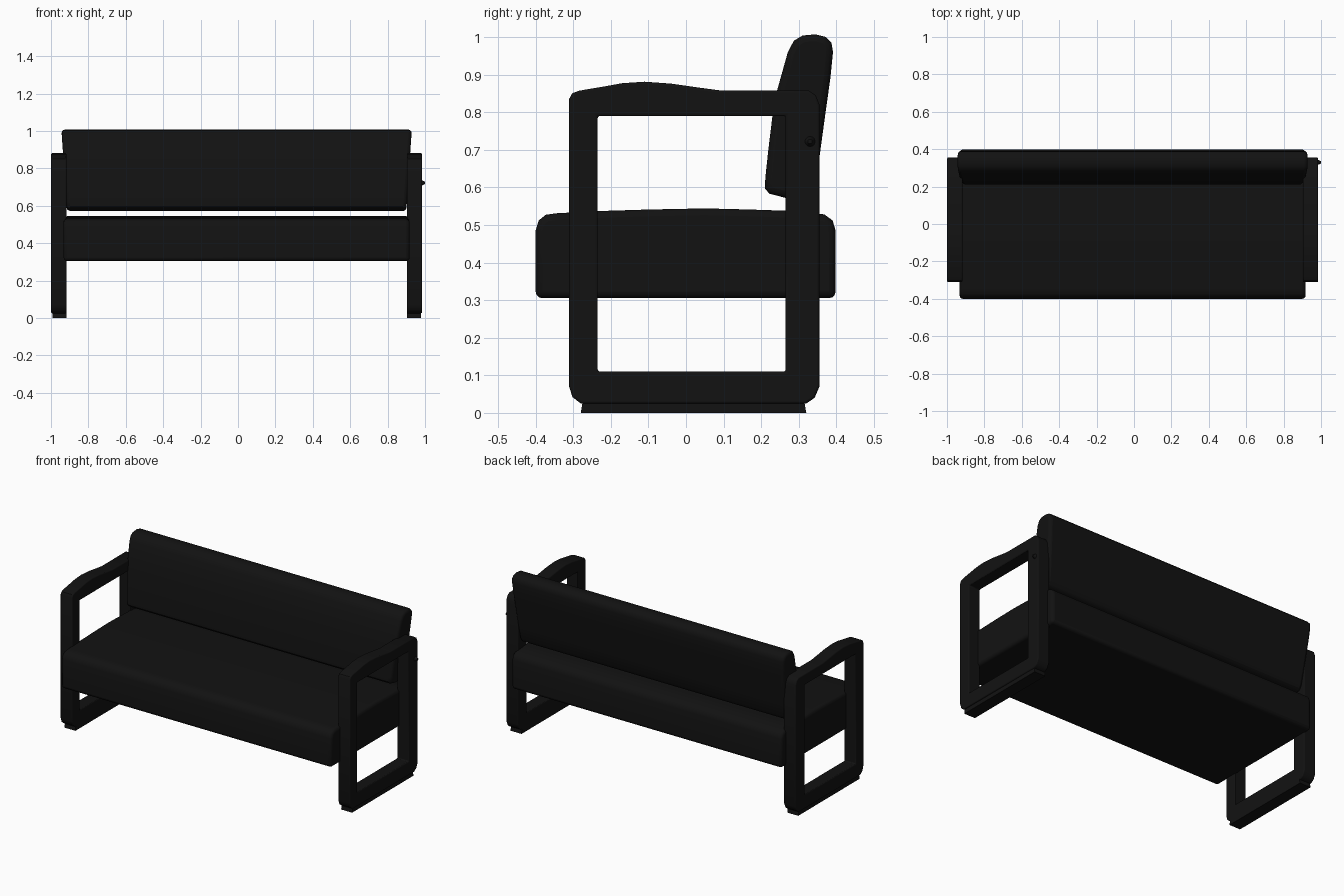
import bpy, bmesh, math
from mathutils import Vector

if "Cube" in bpy.data.objects:
    bpy.data.objects.remove(bpy.data.objects["Cube"])

CX = -0.0075  # mid plane between the two arm frames

black = bpy.data.materials.new("black")
black.diffuse_color = (0.006, 0.006, 0.006, 1)
black.use_nodes = True
black.node_tree.nodes["Principled BSDF"].inputs["Base Color"].default_value = black.diffuse_color


def extrude_profile(name, loops, x0, x1, bevel, segments=3):
    """Extrude closed (y, z) loops along x; inner loops become holes."""
    bm = bmesh.new()
    edges = []
    for loop in loops:
        vs = [bm.verts.new((x0, y, z)) for y, z in loop]
        edges += [bm.edges.new((vs[i - 1], vs[i])) for i in range(len(vs))]
    if len(loops) == 1:
        bm.faces.new(vs)
    else:
        bmesh.ops.triangle_fill(bm, edges=edges, use_beauty=True, normal=Vector((1, 0, 0)))
    res = bmesh.ops.extrude_face_region(bm, geom=bm.faces[:], use_keep_orig=True)
    for v in res["geom"]:
        if isinstance(v, bmesh.types.BMVert):
            v.co.x = x1
    bmesh.ops.recalc_face_normals(bm, faces=bm.faces[:])
    return finish(name, bm, bevel, segments)


def finish(name, bm, bevel=0, segments=2):
    me = bpy.data.meshes.new(name)
    bm.to_mesh(me)
    bm.free()
    me.materials.append(black)
    ob = bpy.data.objects.new(name, me)
    bpy.context.collection.objects.link(ob)
    if bevel:
        m = ob.modifiers.new("bevel", "BEVEL")
        m.width, m.segments = bevel, segments
        m.limit_method, m.angle_limit = "ANGLE", math.radians(55)
    bpy.ops.object.select_all(action="DESELECT")
    ob.select_set(True)
    bpy.context.view_layer.objects.active = ob
    bpy.ops.object.shade_smooth_by_angle(angle=math.radians(40))
    return ob


# Arm frames: closed loop with a humped armrest, plus a foot under each
frame_outer = [(-0.28, 0.025), (0.32, 0.025), (0.342, 0.04), (0.355, 0.07),
               (0.355, 0.82), (0.345, 0.845), (0.325, 0.858), (0.09, 0.858),
               (0.03, 0.866), (-0.04, 0.876), (-0.11, 0.881), (-0.17, 0.877),
               (-0.22, 0.868), (-0.285, 0.857), (-0.303, 0.85), (-0.311, 0.835),
               (-0.311, 0.07), (-0.302, 0.042)]
frame_inner = [(-0.235, 0.11), (0.265, 0.11), (0.265, 0.79), (-0.235, 0.79)]
foot = [(-0.28, 0), (0.32, 0), (0.314, 0.035), (-0.274, 0.035)]
for side, s in (("left", -1), ("right", 1)):
    extrude_profile(side + "_arm_frame", [frame_outer, frame_inner],
                    CX + s * 0.91, CX + s * 0.9915, 0.01)
    extrude_profile(side + "_foot", [foot], CX + s * 0.91, CX + s * 0.985, 0)

# Seat cushion, softly crowned
seat = [(-0.4, 0.305), (0.398, 0.305), (0.398, 0.485), (0.39, 0.512), (0.368, 0.528),
        (0.29, 0.537), (0.17, 0.541), (0.05, 0.544), (-0.1, 0.541), (-0.23, 0.537),
        (-0.345, 0.531), (-0.373, 0.527), (-0.392, 0.512), (-0.4, 0.485)]
extrude_profile("seat_cushion", [seat], CX - 0.925, CX + 0.925, 0.018)

# Back cushion, leaning back and slightly wider at the top
back = [(0.21, 0.597), (0.222, 0.583), (0.265, 0.572), (0.325, 0.572), (0.342, 0.6),
        (0.355, 0.68), (0.37, 0.79), (0.384, 0.89), (0.391, 0.96), (0.387, 0.985),
        (0.372, 1.0), (0.345, 1.007), (0.31, 1.004), (0.287, 0.99), (0.271, 0.96),
        (0.243, 0.86), (0.23, 0.79), (0.219, 0.7), (0.211, 0.625)]
cushion = extrude_profile("back_cushion", [back], CX - 1, CX + 1, 0.018)
for v in cushion.data.vertices:
    half = 0.907 + 0.03 * (v.co.z - 0.57) / 0.44
    v.co.x = CX + math.copysign(half, v.co.x - CX)

# Small fixing knob on the right frame
bm = bmesh.new()
bmesh.ops.create_cone(bm, cap_ends=True, segments=12, radius1=0.018, radius2=0.006, depth=0.025)
knob = finish("fixing_knob", bm)
knob.rotation_euler = (0, math.pi / 2, 0)
knob.location = (0.9875, 0.33, 0.722)
